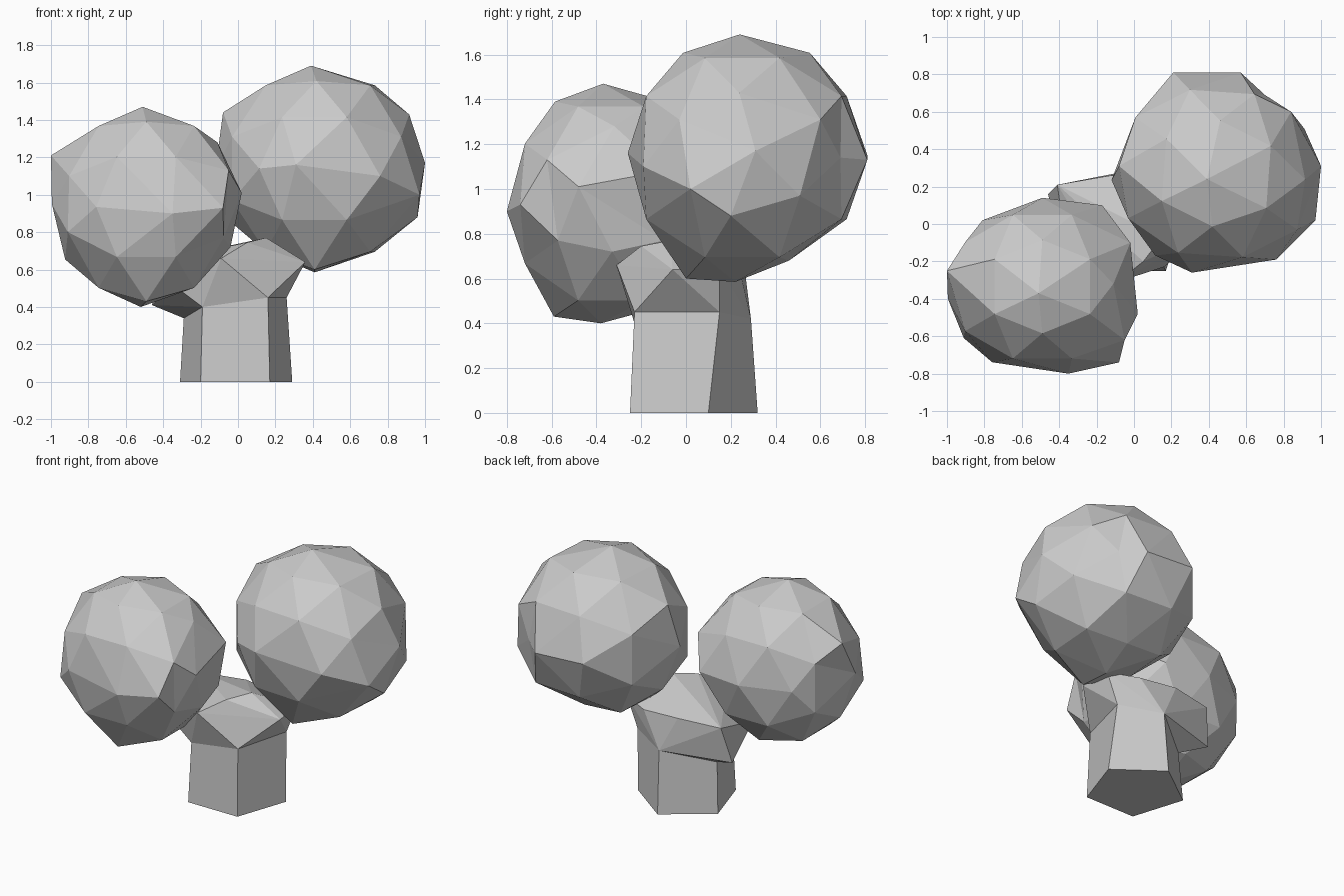
import bpy, bmesh
from math import radians
from mathutils import Matrix, Vector

if "Cube" in bpy.data.objects:
    bpy.data.objects.remove(bpy.data.objects["Cube"])


def finish(name, bm):
    bmesh.ops.recalc_face_normals(bm, faces=bm.faces[:])
    mesh = bpy.data.meshes.new(name)
    bm.to_mesh(mesh)
    bm.free()
    obj = bpy.data.objects.new(name, mesh)
    bpy.context.collection.objects.link(obj)
    return obj


def hull(name, points):
    """Faceted chunk of wood wrapped around a few corner points."""
    bm = bmesh.new()
    verts = [bm.verts.new(p) for p in points]
    bmesh.ops.convex_hull(bm, input=verts)
    loose = [v for v in bm.verts if not v.link_faces]
    bmesh.ops.delete(bm, geom=loose, context='VERTS')
    return finish(name, bm)


def foliage(name, centre, size, turn, nudges):
    """Low-poly ball with vertices on the main axes, then pulled slightly
    out of shape: each nudge point grabs the nearest free vertex."""
    bm = bmesh.new()
    bmesh.ops.create_icosphere(bm, subdivisions=2, radius=1.0)
    rot = (Matrix.Rotation(radians(turn), 4, 'Z')
           @ Matrix.Rotation(radians(-31.72), 4, 'X')
           @ Matrix.Rotation(radians(-90), 4, 'Z'))
    mat = Matrix.Translation(Vector(centre)) @ Matrix.Diagonal((*size, 1)) @ rot
    bmesh.ops.transform(bm, matrix=mat, verts=bm.verts[:])
    free = set(bm.verts)
    for p in map(Vector, nudges):
        v = min(free, key=lambda v: (v.co - p).length)
        free.remove(v)
        v.co = p
    return finish(name, bm)


# Five-sided trunk
base = [(-.20, -.25, 0), (.17, -.25, 0), (.29, .10, 0), (-.01, .32, 0), (-.31, .10, 0)]
fork = [(-.19, -.23, .40), (.16, -.23, .45), (.26, .15, .45), (0, .29, .42), (-.29, .08, .34)]
bm = bmesh.new()
lo = [bm.verts.new(p) for p in base]
hi = [bm.verts.new(p) for p in fork]
bm.faces.new(lo)
bm.faces.new(hi)
for i in range(5):
    j = (i + 1) % 5
    bm.faces.new((lo[i], lo[j], hi[j], hi[i]))
finish("trunk", bm)

# Stubby fork spreading left and right into the foliage
left_end = [(-.41, .21, .65), (-.46, .16, .41), (-.35, -.22, .52), (-.09, -.31, .66)]
right_end = [(.05, -.20, .745), (.15, -.07, .77), (.36, -.06, .64), (.34, .15, .65),
             (.15, .24, .64), (-.12, .26, .66)]
hull("branch_fork", fork + left_end + right_end)

# Foliage balls
foliage("left_foliage", (-.49, -.335, .935), (.51, .475, .535), 0, [
    (-.08, -.74, .93), (-.05, -.62, 1.13), (.02, -.48, 1.01), (-.35, -.80, .90),
    (-.17, .10, .93), (-.81, .02, .93), (-.02, -.10, 1.08), (-1, -.25, 1.21),
    (-.995, -.40, .95), (-.91, -.61, .80), (-.11, -.32, 1.28), (-.04, -.33, .72),
    (-.51, -.37, 1.47), (-.52, -.38, .40), (-.49, -.59, .43)])
foliage("right_foliage", (.44, .27, 1.14), (.56, .54, .55), -4, [
    (.21, .81, 1.15), (.57, .81, 1.13), (.70, .69, 1.14), (.84, .60, 1.31),
    (1, .31, 1.17), (.97, .02, 1.0), (.76, -.19, 1.10), (.31, -.26, 1.16),
    (-.12, .235, 1.14), (.39, .24, 1.69), (-.08, .31, 1.44), (.96, .20, .88),
    (.41, .22, .585), (.41, 0, .60), (.44, .46, .68)])
